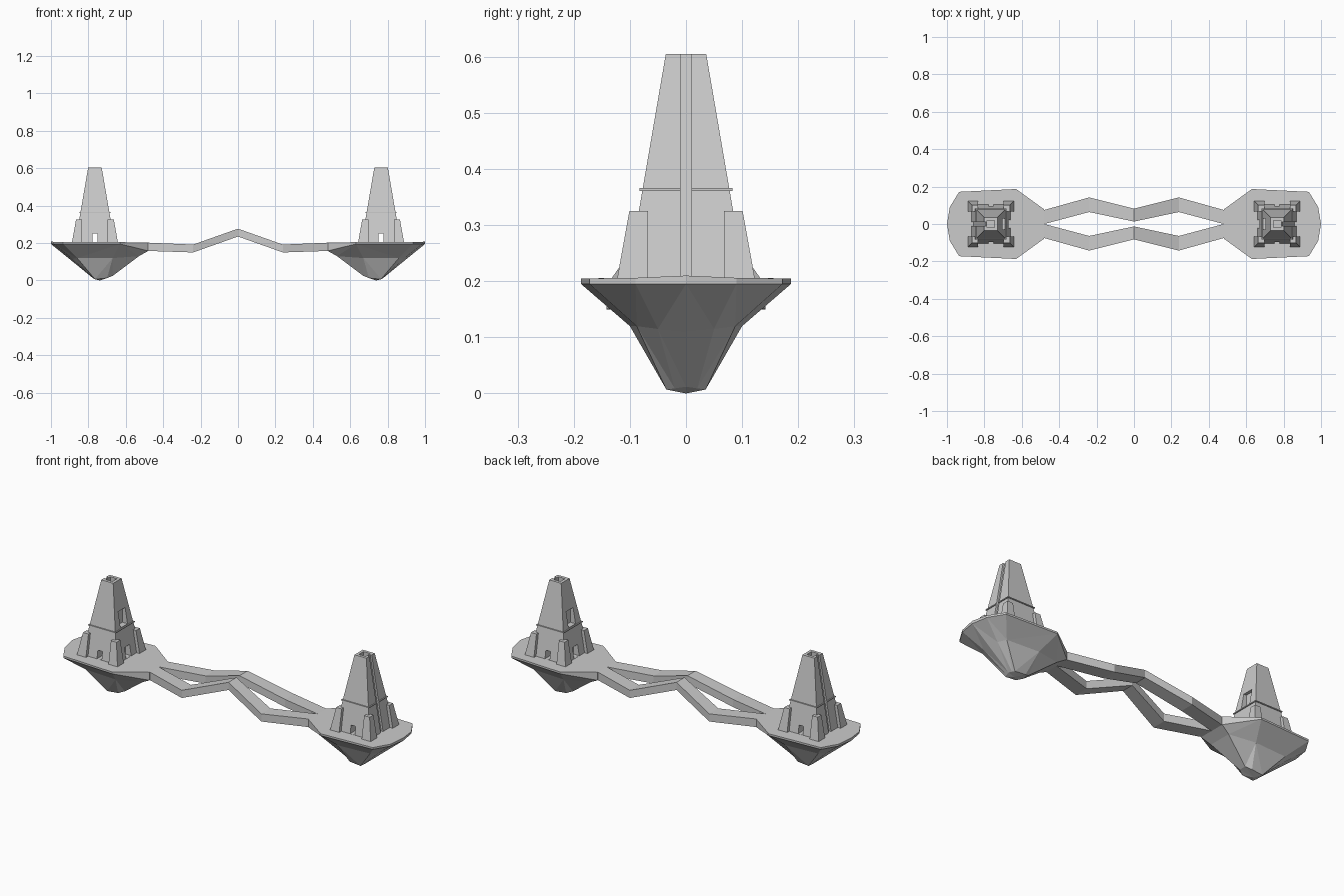
import bpy, bmesh

if "Cube" in bpy.data.objects:
    bpy.data.objects.remove(bpy.data.objects["Cube"])

CX = -0.765      # tower centre (left side, mirrored to the right)
DECK = 0.205


def make(name, bm, mirror=(True, False)):
    bmesh.ops.recalc_face_normals(bm, faces=bm.faces)
    me = bpy.data.meshes.new(name)
    bm.to_mesh(me)
    bm.free()
    ob = bpy.data.objects.new(name, me)
    bpy.context.collection.objects.link(ob)
    if any(mirror):
        m = ob.modifiers.new("mirror", 'MIRROR')
        m.use_axis = (mirror[0], mirror[1], False)
        m.use_clip = False
        m.merge_threshold = 0.0005
    return ob


def loft(bm, rings, cap_start=True, cap_end=True):
    rows = [[bm.verts.new(p) for p in r] for r in rings]
    n = len(rows[0])
    for a, b in zip(rows, rows[1:]):
        for i in range(n):
            j = (i + 1) % n
            bm.faces.new((a[i], a[j], b[j], b[i]))
    if cap_start:
        bm.faces.new(rows[0])
    if cap_end:
        bm.faces.new(rows[-1])
    return rows


def rect(x0, x1, y0, y1, z):
    # rectangle measured from the tower centre
    return [(CX + x0, y0, z), (CX + x1, y0, z), (CX + x1, y1, z), (CX + x0, y1, z)]


def square(h, z):
    return rect(-h, h, -h, h, z)


def both_sides(half):
    # first and last points lie on y = 0
    return half + [(x, -y, z) for x, y, z in half[-2:0:-1]]


# Floating island: flat deck and faceted rock underside
top = [(-1, 0, .21), (-.985, .09, .206), (-.935, .172, DECK),
       (-.63, .187, DECK), (-.48, .078, .202), (-.48, 0, .202)]
rim = [(x, y, .158 if x > -.5 else .195) for x, y, z in top]
mid = [(-.895, 0, .11), (-.885, .05, .115), (-.86, .088, .12),
       (-.67, .1, .12), (-.53, .065, .13), (-.53, 0, .13)]
low = [(-.775, 0, .012), (-.77, .02, .009), (-.765, .035, .007),
       (-.70, .035, .013), (-.67, .02, .025), (-.67, 0, .025)]
bm = bmesh.new()
rows = loft(bm, [both_sides(r) for r in (top, rim, mid, low)], True, False)
tip = bm.verts.new((-.74, 0, 0))
ring = rows[-1]
for i in range(len(ring)):
    bm.faces.new((ring[i], ring[(i + 1) % len(ring)], tip))
bmesh.ops.triangulate(bm, faces=[f for f in bm.faces if len(f.verts) == 4])
make("island", bm)

# Twin zigzag bridge strips
bm = bmesh.new()
path = [(-.48, 0, .075, .202, .158), (-.24, .064, .142, .192, .15), (0, .013, .082, .277, .235)]
loft(bm, [[(x, a, t), (x, b, t), (x, b, u), (x, a, u)] for x, a, b, t, u in path], True, False)
make("bridge", bm, (True, True))

# Cutters: outer groove, window, doors, top recess
bm = bmesh.new()
loft(bm, [rect(-.14, -.096, -.01, .01, .19), rect(-.14, -.024, -.01, .01, .62)])
loft(bm, [rect(.045, .12, -.03, .03, .37), rect(.045, .12, -.03, .03, .455)])
loft(bm, [rect(.07, .14, -.022, .022, .206), rect(.07, .14, -.022, .022, .265)])
loft(bm, [rect(-.014, .014, -.15, .15, .206), rect(-.014, .014, -.15, .15, .25)])
loft(bm, [square(.02, .57), square(.02, .63)])
cutter = make("tower_cutter", bm, (False, False))
cutter.hide_render = True


def carve(ob):
    b = ob.modifiers.new("carve", 'BOOLEAN')
    b.operation = 'DIFFERENCE'
    b.solver = 'EXACT'
    b.object = cutter
    ob.modifiers.move(1, 0)
    bpy.context.view_layer.objects.active = ob
    for m in [m.name for m in ob.modifiers]:
        bpy.ops.object.modifier_apply(modifier=m)


# Tapered tower body and the thin belt around it
bm = bmesh.new()
loft(bm, [square(.105, .203), square(.036, .605)])
tower = make("tower", bm)
bm = bmesh.new()
loft(bm, [square(.083, .361), square(.083, .366)])
belt = make("tower_belt", bm)
carve(tower)
carve(belt)
bpy.data.objects.remove(cutter)

# Corner buttresses: straight inside, sloped outside
bm = bmesh.new()
for sx in (-1, 1):
    for sy in (-1, 1):
        loft(bm, [rect(sx * .068, sx * o, sy * .068, sy * o, z)
                  for o, z in ((.123, .203), (.101, .325))])
make("buttresses", bm)
